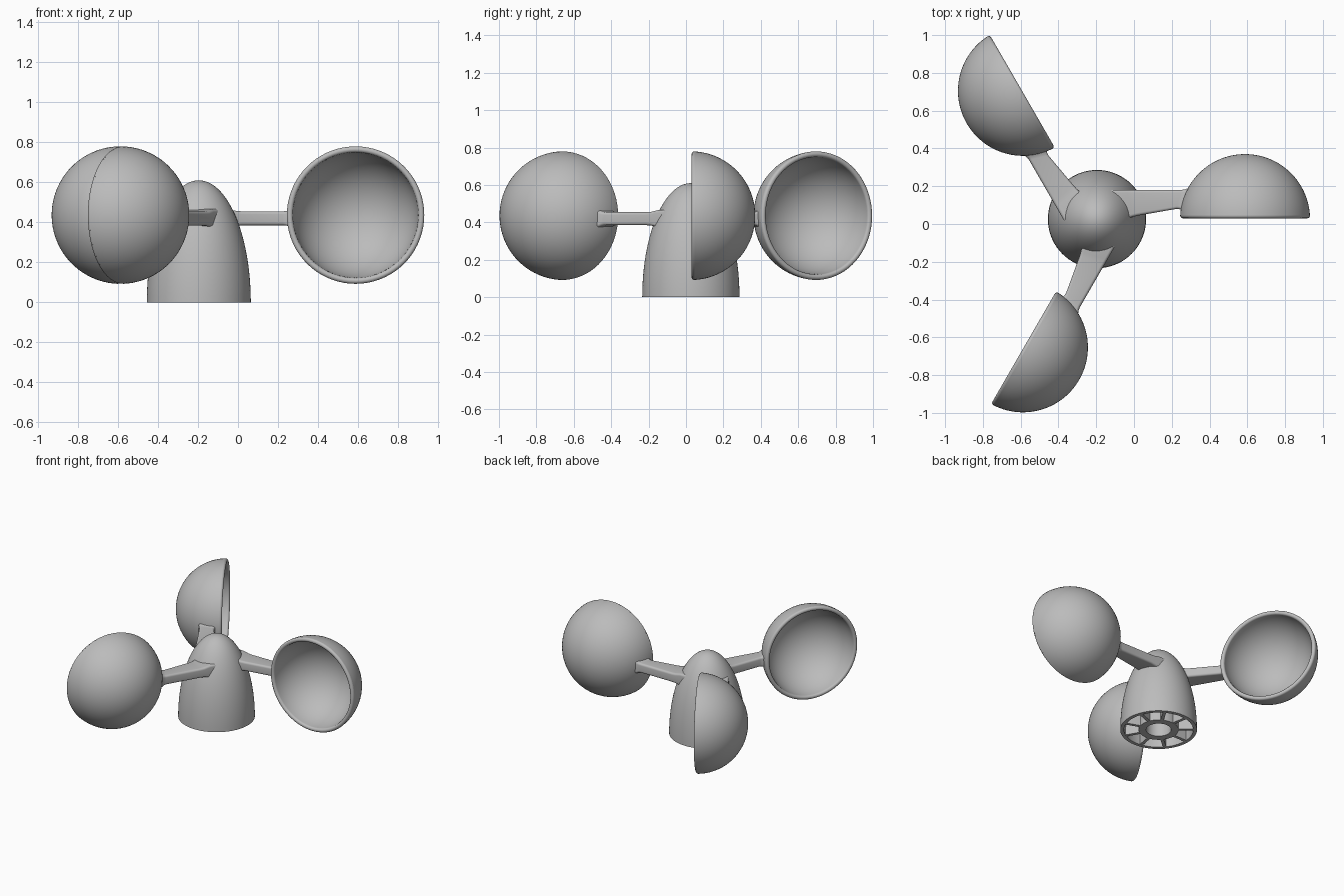
import bpy, bmesh
from math import sin, cos, pi, tau, sqrt, radians
from mathutils import Matrix, Vector

if "Cube" in bpy.data.objects:
    bpy.data.objects.remove(bpy.data.objects["Cube"])

grey = bpy.data.materials.new("matte grey")
grey.use_nodes = True
COLOR = (0.5, 0.5, 0.5, 1)
grey.diffuse_color = COLOR
grey.node_tree.nodes["Principled BSDF"].inputs["Base Color"].default_value = COLOR

HUB = Matrix.Translation((-0.196, 0.026, 0))
HUB_R, HUB_H = 0.26, 0.61
POCKET = 0.3            # depth of the hollow underside
ARM_Z = 0.42
CUP_Z, CUP_R, CUP_DIST, LIP = 0.436, 0.344, 0.784, 0.015


def finish(name, bm, matrix, angle=35):
    bmesh.ops.remove_doubles(bm, verts=bm.verts, dist=1e-5)
    bmesh.ops.recalc_face_normals(bm, faces=bm.faces)
    mesh = bpy.data.meshes.new(name)
    bm.to_mesh(mesh)
    bm.free()
    mesh.materials.append(grey)
    obj = bpy.data.objects.new(name, mesh)
    bpy.context.collection.objects.link(obj)
    obj.matrix_world = matrix
    bpy.ops.object.select_all(action="DESELECT")
    obj.select_set(True)
    bpy.context.view_layer.objects.active = obj
    bpy.ops.object.shade_smooth_by_angle(angle=radians(angle))
    return obj


def lathe(name, profile, matrix, steps=72):
    """Spin (radius, height) points around the z axis."""
    bm = bmesh.new()
    verts = [bm.verts.new((r, 0, z)) for r, z in profile]
    edges = [bm.edges.new(pair) for pair in zip(verts, verts[1:])]
    bmesh.ops.spin(bm, geom=verts + edges, cent=(0, 0, 0), axis=(0, 0, 1),
                   angle=tau, steps=steps, use_duplicate=False)
    return finish(name, bm, matrix)


def loft(name, rings, matrix):
    """Skin closed rings of equal length and cap both ends."""
    bm = bmesh.new()
    loops = [[bm.verts.new(p) for p in ring] for ring in rings]
    n = len(loops[0])
    for a, b in zip(loops, loops[1:]):
        for i in range(n):
            j = (i + 1) % n
            bm.faces.new((a[i], a[j], b[j], b[i]))
    bm.faces.new(loops[0])
    bm.faces.new(loops[-1])
    return finish(name, bm, matrix)


def hub_radius(z):
    return HUB_R * sqrt(max(0, 1 - (z / HUB_H) ** 2))


# Domed hub with a hollow underside and a central bored boss
WALL, BOSS, BORE = 0.025, 0.135, 0.085
dome = [(HUB_R * sin(t), HUB_H * cos(t)) for t in (pi / 2 * i / 28 for i in range(29))]
inner = [(hub_radius(z) - WALL, z) for z in (POCKET * i / 8 for i in range(9))]
lathe("hub", dome + inner + [(BOSS, POCKET), (BOSS, 0), (BORE, 0), (BORE, POCKET), (0, POCKET)], HUB)

# Ribs between the boss and the hub wall
RIBS = 9
for i in range(RIBS):
    rings = []
    for z in (0.001, POCKET / 2, POCKET + 0.01):
        far = hub_radius(z) - WALL / 2
        rings.append([(x, y, z) for x, y in ((BOSS - 0.01, -0.011), (far, -0.011),
                                             (far, 0.011), (BOSS - 0.01, 0.011))])
    loft(f"rib_{i + 1}", rings, HUB @ Matrix.Rotation(tau * (i + 0.5) / RIBS, 4, "Z"))


def arm_ring(x_front, x_back, y_front, y_back, half, r=0.015, steps=5):
    """Rounded rectangle across the arm, skewed along its length."""
    points = []
    for k, (sy, sz) in enumerate(((1, 1), (-1, 1), (-1, -1), (1, -1))):
        for s in range(steps + 1):
            a = pi / 2 * (k + s / steps)
            y = (y_back - r if sy > 0 else y_front + r) + r * cos(a)
            z = ARM_Z + sz * (half - r) + r * sin(a)
            f = (y - y_front) / (y_back - y_front)
            points.append((x_front + (x_back - x_front) * f, y, z))
    return points


# Tapered arm with small flares where it meets the hub and the cup
ARM = [(0.03, 0.03, -0.015, 0.155, 0.048), (0.14, 0.12, -0.003, 0.155, 0.046),
       (0.19, 0.16, 0.012, 0.155, 0.037), (0.215, 0.19, 0.018, 0.155, 0.035),
       (0.42, 0.45, 0.054, 0.155, 0.035), (0.435, 0.465, 0.053, 0.157, 0.037),
       (0.448, 0.478, 0.048, 0.162, 0.043), (0.458, 0.488, 0.045, 0.165, 0.046)]

# Hemispherical cup shell with a rounded lip
def arc(radius, start, end, steps, r0=0, z0=0):
    return [(r0 + radius * sin(t), z0 + radius * cos(t))
            for t in (start + (end - start) * i / steps for i in range(steps + 1))]


edge = pi / 2 - 0.055
cup = (arc(CUP_R, 0, edge, 28)
       + arc(LIP, pi / 2, 3 * pi / 2, 10, CUP_R - LIP - 0.0003, LIP + 0.004)
       + arc(CUP_R - 2 * LIP, edge, 0, 28))

for i in range(3):
    turn = HUB @ Matrix.Rotation(tau * i / 3, 4, "Z")
    loft(f"arm_{i + 1}", [arm_ring(*section) for section in ARM], turn)
    place = Matrix.Translation((CUP_DIST, 0, CUP_Z)) @ Matrix.Rotation(-pi / 2, 4, "X")
    lathe(f"cup_{i + 1}", cup, turn @ place)
